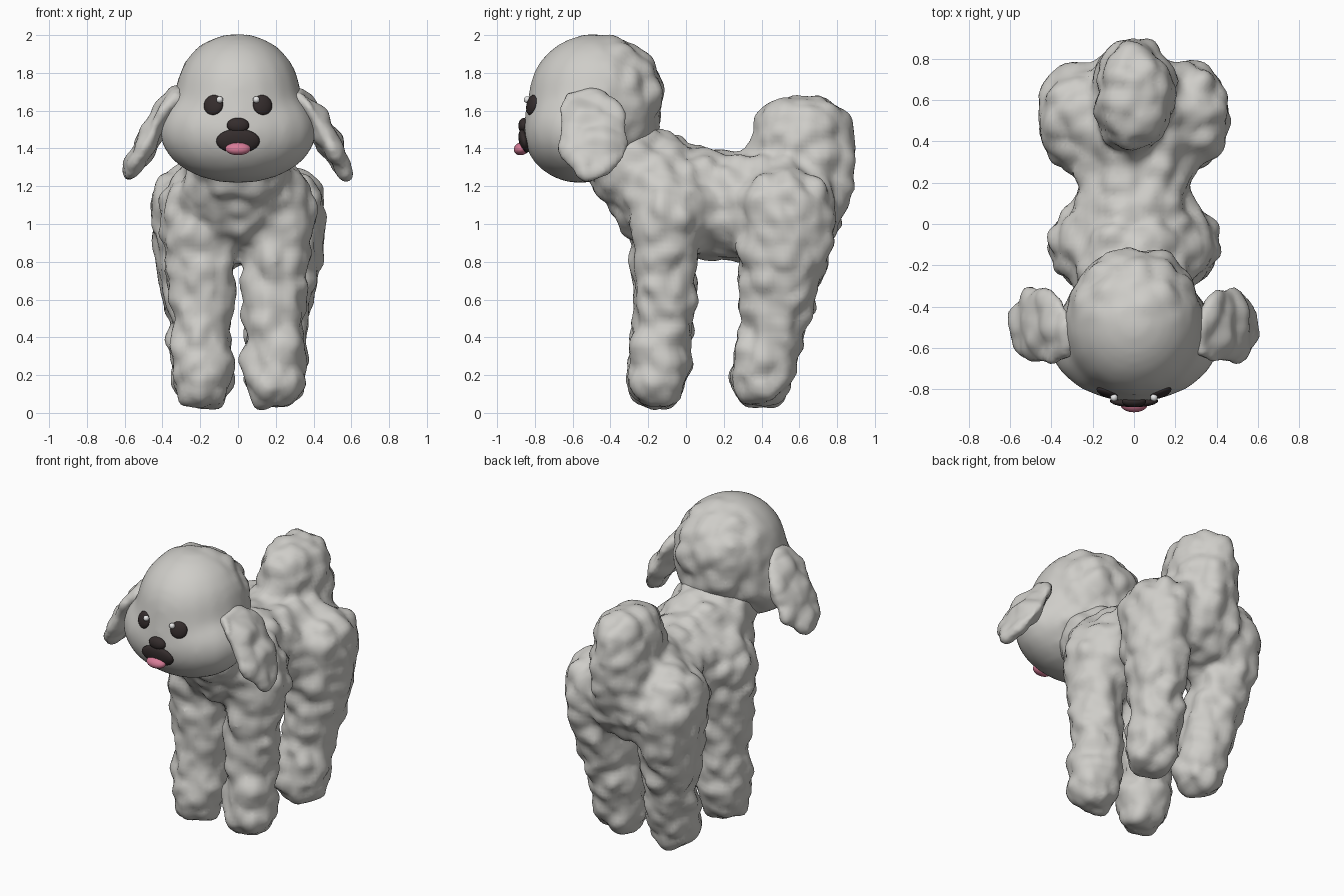
import bpy, bmesh, math
from mathutils import Vector, Matrix, noise
from mathutils.bvhtree import BVHTree

cube = bpy.data.objects.get("Cube")
if cube:
    bpy.data.objects.remove(cube, do_unlink=True)


def material(name, rgb):
    m = bpy.data.materials.new(name)
    m.use_nodes = True
    m.diffuse_color = (*rgb, 1)
    m.node_tree.nodes["Principled BSDF"].inputs["Base Color"].default_value = (*rgb, 1)
    return m


FUR = material("pale grey fur", (0.62, 0.61, 0.58))
DARK = material("soft black", (0.035, 0.026, 0.026))
PINK = material("pink", (0.68, 0.2, 0.31))
WHITE = material("white", (0.85, 0.85, 0.85))


def ball(bm, centre, radii, turn=None):
    mat = Matrix.Translation(centre) @ (turn or Matrix()) @ Matrix.Diagonal((*radii, 1))
    bmesh.ops.create_uvsphere(bm, u_segments=18, v_segments=12, radius=1, matrix=mat)


def chain(bm, stops, steps=3):
    """Run of overlapping balls through (centre, radii) stops."""
    ball(bm, *stops[0])
    for (c0, r0), (c1, r1) in zip(stops, stops[1:]):
        for i in range(1, steps + 1):
            t = i / steps
            ball(bm, Vector(c0).lerp(Vector(c1), t), Vector(r0).lerp(Vector(r1), t))


def finish(name, bm, mat):
    me = bpy.data.meshes.new(name)
    bm.to_mesh(me)
    bm.free()
    me.materials.append(mat)
    me.shade_smooth()
    ob = bpy.data.objects.new(name, me)
    bpy.context.collection.objects.link(ob)
    return ob


def fuse(ob, voxel, rounds):
    """Melt overlapping balls into one soft skin."""
    remesh = ob.modifiers.new("Fuse", 'REMESH')
    remesh.mode, remesh.voxel_size = 'VOXEL', voxel
    soft = ob.modifiers.new("Soften", 'SMOOTH')
    soft.factor, soft.iterations = 0.5, rounds
    bpy.context.view_layer.objects.active = ob
    for mod in ("Fuse", "Soften"):
        bpy.ops.object.modifier_apply(modifier=mod)
    ob.data.shade_smooth()


def ruffle(ob, amount, mask=lambda p: 1):
    """Push the skin in and out into woolly lumps."""
    normals = [v.normal.copy() for v in ob.data.vertices]
    for v, n in zip(ob.data.vertices, normals):
        p = v.co.copy()
        lump = 0.5 - noise.voronoi(p * 7)[0][0]
        v.co += n * amount * mask(p) * (lump + 0.6 * noise.noise(p * 10))
    ob.data.update()


# Torso, neck, legs and tail
bm = bmesh.new()
chain(bm, [((0, -0.33, 1.34), (0.26, 0.23, 0.22)),
           ((0, -0.12, 1.14), (0.34, 0.27, 0.29)),
           ((0, 0.18, 1.1), (0.28, 0.2, 0.295)),
           ((0, 0.53, 1.09), (0.36, 0.31, 0.31))])
ball(bm, (0, -0.12, 1.32), (0.23, 0.2, 0.16))
for s in (-1, 1):
    chain(bm, [((s * 0.24, -0.1, 1.06), (0.175, 0.2, 0.25)),
               ((s * 0.2, -0.12, 0.8), (0.185, 0.18, 0.2)),
               ((s * 0.19, -0.125, 0.45), (0.168, 0.163, 0.17)),
               ((s * 0.192, -0.15, 0.185), (0.17, 0.168, 0.172))])
    chain(bm, [((s * 0.27, 0.52, 1.05), (0.2, 0.27, 0.27)),
               ((s * 0.26, 0.52, 0.85), (0.19, 0.25, 0.23)),
               ((s * 0.21, 0.465, 0.48), (0.168, 0.178, 0.18)),
               ((s * 0.19, 0.4, 0.2), (0.172, 0.172, 0.175))])
chain(bm, [((0, 0.66, 1.16), (0.2, 0.2, 0.22)),
           ((0, 0.66, 1.36), (0.195, 0.25, 0.2)),
           ((0, 0.615, 1.46), (0.195, 0.28, 0.235))])
body = finish("woolly_body", bm, FUR)
fuse(body, 0.025, 8)
ruffle(body, 0.04)

# Head with a smooth face and a woolly back
bm = bmesh.new()
ball(bm, (0, -0.56, 1.49), (0.42, 0.305, 0.275))
chain(bm, [((0, -0.5, 1.57), (0.36, 0.355, 0.3)),
           ((0, -0.47, 1.68), (0.335, 0.365, 0.33))])
ball(bm, (0, -0.37, 1.63), (0.31, 0.245, 0.31))
head = finish("head", bm, FUR)
fuse(head, 0.025, 14)
ruffle(head, 0.035, lambda p: min(1, max(0, (p.y + 0.5) * 5)))

# Drooping ears
for s, side in ((-1, "right"), (1, "left")):
    bm = bmesh.new()
    tilt = Matrix.Rotation(-s * math.radians(29), 4, 'Y')
    ball(bm, (s * 0.46, -0.49, 1.47), (0.065, 0.195, 0.27), tilt)
    ball(bm, (s * 0.395, -0.51, 1.58), (0.058, 0.175, 0.15), tilt)
    ball(bm, (s * 0.335, -0.53, 1.66), (0.055, 0.12, 0.07), tilt)
    ear = finish(side + "_ear", bm, FUR)
    fuse(ear, 0.018, 4)
    ruffle(ear, 0.03)

skin = BVHTree.FromPolygons([v.co for v in head.data.vertices],
                            [p.vertices[:] for p in head.data.polygons])


def face_part(name, x, z, radii, mat, lift=0.0):
    """Rounded button resting on the face and turned to follow it."""
    spot, normal, _, _ = skin.ray_cast(Vector((x, -2, z)), Vector((0, 1, 0)))
    turn = normal.to_track_quat('-Y', 'Z').to_matrix().to_4x4()
    bm = bmesh.new()
    ball(bm, spot + normal * lift, radii, turn)
    finish(name, bm, mat)


# Face
for s, side in ((-1, "right"), (1, "left")):
    face_part(side + "_eye", s * 0.13, 1.63, (0.054, 0.022, 0.054), DARK)
    face_part(side + "_eye_glint", s * 0.093, 1.655, (0.018, 0.018, 0.018), WHITE, 0.018)
face_part("nose", 0, 1.522, (0.06, 0.028, 0.04), DARK, 0.004)
face_part("muzzle", 0, 1.44, (0.117, 0.028, 0.065), DARK, 0.004)
face_part("tongue", 0, 1.408, (0.068, 0.042, 0.034), PINK, 0.028)
